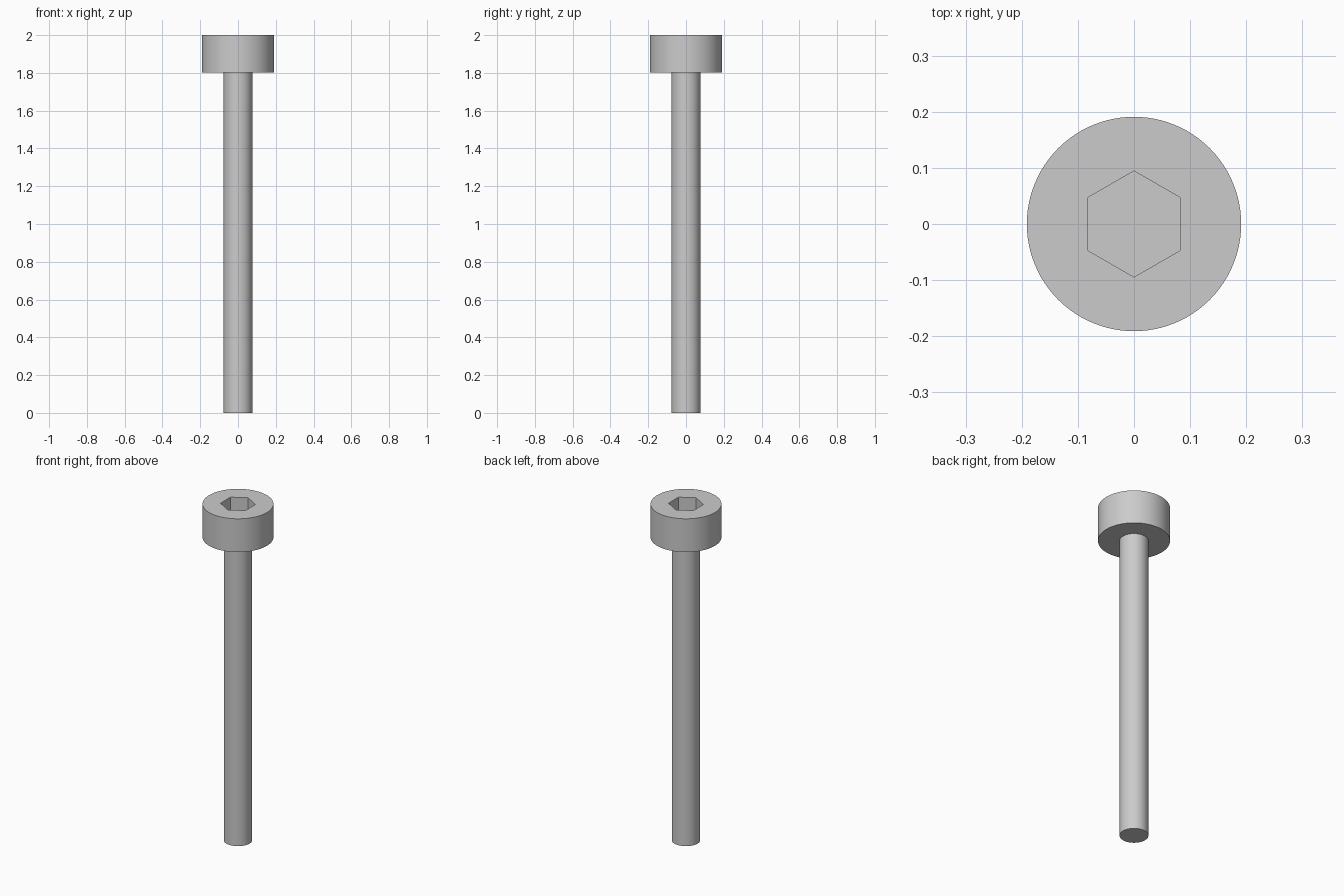
import bpy
import math

cube = bpy.data.objects.get("Cube")
if cube:
    bpy.data.objects.remove(cube, do_unlink=True)

HEAD_R, SHAFT_R, SOCKET_R = 0.191, 0.0765, 0.0945
TOP, HEAD_BASE, SOCKET_DEPTH = 2.0, 1.802, 0.1

steel = bpy.data.materials.new("steel_grey")
steel.use_nodes = True
grey = (0.6, 0.6, 0.6, 1)
steel.diffuse_color = grey
steel.node_tree.nodes["Principled BSDF"].inputs["Base Color"].default_value = grey


def prism(name, radius, z0, z1, sides, turn=0.0):
    """Upright prism or cylinder from z0 to z1."""
    bpy.ops.mesh.primitive_cylinder_add(
        vertices=sides, radius=radius, depth=z1 - z0,
        location=(0, 0, (z0 + z1) / 2), rotation=(0, 0, turn))
    obj = bpy.context.object
    obj.name = name
    obj.data.materials.append(steel)
    return obj


# Round head and plain shank
head = prism("screw_head", HEAD_R, HEAD_BASE, TOP, 96)
shank = prism("shank", SHAFT_R, 0, HEAD_BASE + 0.02, 64)

# Hexagonal drive socket, with corners toward front and back
cutter = prism("socket_cutter", SOCKET_R, TOP - SOCKET_DEPTH, TOP + 0.1, 6)
cutter.hide_render = True

cut = head.modifiers.new("hex_socket", 'BOOLEAN')
cut.operation = 'DIFFERENCE'
cut.solver = 'EXACT'
cut.object = cutter
bpy.ops.object.select_all(action='DESELECT')
head.select_set(True)
bpy.context.view_layer.objects.active = head
bpy.ops.object.modifier_apply(modifier=cut.name)
bpy.data.objects.remove(cutter, do_unlink=True)

# Smooth round walls with crisp rims
for obj in (head, shank):
    bpy.ops.object.select_all(action='DESELECT')
    obj.select_set(True)
    bpy.context.view_layer.objects.active = obj
    bpy.ops.object.shade_smooth_by_angle(angle=math.radians(30))
